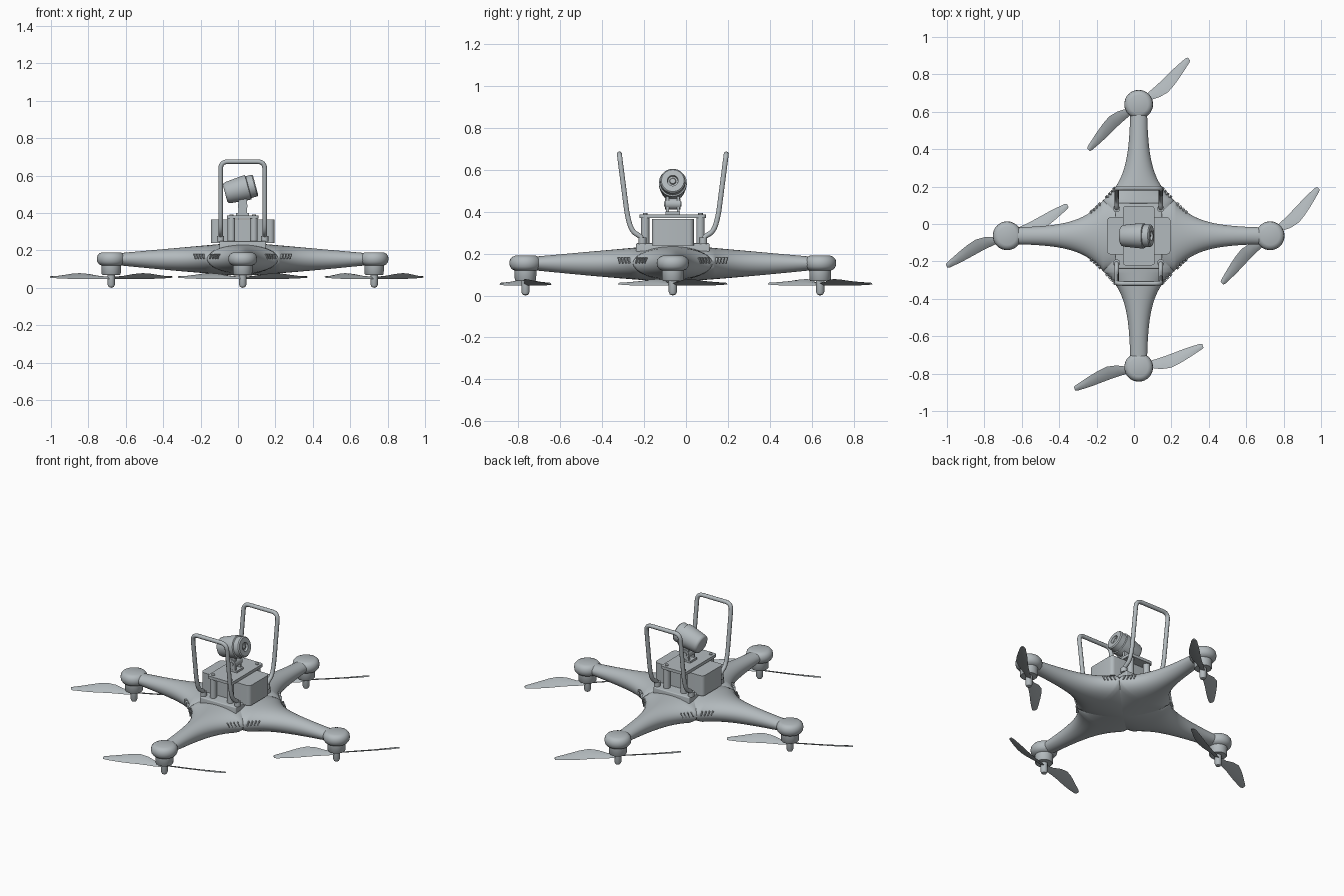
import bpy, bmesh, math
from mathutils import Vector, Matrix

if "Cube" in bpy.data.objects:
    bpy.data.objects.remove(bpy.data.objects["Cube"], do_unlink=True)

CX, CY = 0.025, -0.063          # hub of the airframe
HUB = Vector((CX, CY, 0))
ARM = 0.703

grey = bpy.data.materials.new("light_grey")
grey.use_nodes = True
COL = (0.45, 0.49, 0.51, 1)
grey.diffuse_color = COL
grey.node_tree.nodes["Principled BSDF"].inputs["Base Color"].default_value = COL


def finish(ob, angle=40):
    ob.data.materials.clear()
    ob.data.materials.append(grey)
    bpy.ops.object.select_all(action='DESELECT')
    ob.select_set(True)
    bpy.context.view_layer.objects.active = ob
    bpy.ops.object.shade_smooth_by_angle(angle=math.radians(angle))
    return ob


def from_bmesh(name, bm, matrix=Matrix(), angle=40):
    bmesh.ops.remove_doubles(bm, verts=bm.verts, dist=1e-5)
    bmesh.ops.recalc_face_normals(bm, faces=bm.faces)
    me = bpy.data.meshes.new(name)
    bm.to_mesh(me)
    bm.free()
    ob = bpy.data.objects.new(name, me)
    bpy.context.collection.objects.link(ob)
    ob.matrix_world = matrix
    return finish(ob, angle)


def at(x, y, z=0):
    return Matrix.Translation(HUB + Vector((x, y, z)))


def box(name, half, z0, z1, matrix=Matrix.Translation(HUB), bevel=0.0, upright=False):
    bm = bmesh.new()
    bmesh.ops.create_cube(bm, size=1)
    for v in bm.verts:
        v.co = Vector((v.co.x * 2 * half[0], v.co.y * 2 * half[1], z0 + (v.co.z + 0.5) * (z1 - z0)))
    if bevel:
        edges = [e for e in bm.edges
                 if not upright or abs(e.verts[0].co.z - e.verts[1].co.z) > 1e-4]
        bmesh.ops.bevel(bm, geom=edges, offset=bevel, segments=4, profile=0.5, affect='EDGES')
    return from_bmesh(name, bm, matrix)


def lathe(name, profile, matrix, steps=32):
    bm = bmesh.new()
    vs = [bm.verts.new((r, 0, z)) for r, z in profile]
    es = [bm.edges.new(p) for p in zip(vs, vs[1:])]
    bmesh.ops.spin(bm, geom=vs + es, cent=(0, 0, 0), axis=(0, 0, 1),
                   angle=2 * math.pi, steps=steps)
    return from_bmesh(name, bm, matrix)


def rod(name, r, length, matrix, steps=20):
    return lathe(name, [(0, 0), (r, 0), (r, length), (0, length)], matrix, steps)


# Star-shaped airframe: four arms meeting along the diagonals
INNER, MID = 0.19, 0.155


def width(d):
    return 0.042 + 0.148 * math.exp(-(max(d, INNER) - INNER) / 0.12)


def surface(d, v, top):
    s = min(1, abs(v) / width(d))
    end = 0.245 - 0.09 * d if top else 0.065 + 0.06 * (d / ARM) ** 1.2
    return MID + (end - MID) * math.sqrt(1 - s * s)


bm = bmesh.new()
stations = [INNER * i / 8 for i in range(8)] + [INNER + (ARM - INNER) * (i / 20) ** 1.3 for i in range(21)]
N = 16
for k in range(4):
    turn = Matrix.Rotation(k * math.pi / 2, 3, 'Z')
    for top in (True, False):
        rows = []
        for d in stations:
            half = min(d, width(d))
            offs = [half * math.sin(math.pi * (j / N - 0.5)) for j in range(N + 1)]
            rows.append([bm.verts.new(turn @ Vector((d, v, surface(d, v, top)))) for v in offs])
        for a, b in zip(rows, rows[1:]):
            for j in range(N):
                bm.faces.new((a[j], b[j], b[j + 1], a[j + 1]))
bmesh.ops.dissolve_degenerate(bm, dist=1e-5, edges=bm.edges)
from_bmesh("airframe", bm, Matrix.Translation(HUB), 50)

# Motors, with the spindle reaching the ground
MOTOR = [(0, .19), (.05, .19), (.064, .184), (.074, .172), (.077, .155), (.074, .138),
         (.064, .125), (.052, .12), (.051, .075), (.047, .07), (.02, .07),
         (.02, .018), (.014, .005), (0, 0)]

# Blade stations: radius, trailing edge, leading edge
BLADE = [(0, -.012, .012), (.06, -.024, .014), (.11, -.047, .012), (.16, -.057, .012),
         (.21, -.051, .014), (.26, -.04, .016), (.31, -.027, .016), (.35, -.016, .015),
         (.362, -.01, .01)]


def propeller(name, matrix):
    bm = bmesh.new()
    for turn in (0, math.pi):
        m = Matrix.Rotation(turn, 3, 'Z')
        rings = []
        for r, lo, hi in BLADE:
            tilt = 0.45 if r < 0.2 else 0.45 - (r - 0.2) * 1.3
            ring = []
            for f, h in ((0, 0), (.35, .005), (.75, .005), (1, 0), (.75, -.002), (.35, -.002)):
                t = lo + (hi - lo) * f
                ring.append(bm.verts.new(m @ Vector((r, t, h - tilt * (t + .015)))))
            rings.append(ring)
        for a, b in zip(rings, rings[1:]):
            for j in range(6):
                bm.faces.new((a[j], b[j], b[j - 5], a[j - 5]))
        bm.faces.new(rings[-1])
    return from_bmesh(name, bm, matrix, 50)


for side, x, y, ang in (("left", ARM, 0, 44.5), ("right", -ARM, 0, 26.5),
                        ("back", 0, ARM, 42), ("front", 0, -ARM, 18.5)):
    lathe(side + "_motor", MOTOR, at(x, y))
    propeller(side + "_propeller", at(x, y, .06) @ Matrix.Rotation(math.radians(ang), 4, 'Z'))

# Cooling vents on both sides of each diagonal
for k in range(4):
    for flip in (1, -1):
        for i in range(4):
            d = 0.205 + 0.015 * i
            v = width(d) - 0.006
            m = (Matrix.Translation(HUB) @ Matrix.Rotation(k * math.pi / 2, 4, 'Z')
                 @ Matrix.Translation((d, flip * v, 0.168)) @ Matrix.Rotation(-flip * 0.8, 4, 'Z')
                 @ Matrix.Rotation(0.4, 4, 'Y'))
            box("vent", (.003, .012), -.014, .014, m)

# Central housing, side pods and mounting plate
box("base_housing", (.125, .175), .14, .25, bevel=.006)
box("payload_block", (.17, .1), .24, .366, bevel=.022, upright=True)
box("mounting_plate", (.085, .158), .37, .388, bevel=.015, upright=True)
for sx in (-1, 1):
    for sy in (-1, 1):
        rod("standoff", .02, .125, at(sx * .06, sy * .132, .247))
        rod("plate_screw", .011, .006, at(sx * .06, sy * .132, .387), 12)
        rod("leg_foot", .019, .03, at(sx * .118, sy * .145, .247), 16)


# Landing hoops
def rounded(points, size):
    out = [points[0]]
    for a, b, c in zip(points, points[1:], points[2:]):
        p = b + (a - b).normalized() * min(size, (a - b).length * .48)
        q = b + (c - b).normalized() * min(size, (c - b).length * .48)
        for i in range(7):
            t = i / 6
            out.append(p * (1 - t) ** 2 + b * 2 * t * (1 - t) + q * t * t)
    return out + [points[-1]]


for name, sy in (("front_hoop", -1), ("back_hoop", 1)):
    half = [(.145, .25), (.148, .28), (.195, .305), (.217, .38), (.255, .675)]
    path = [Vector((.118, sy * y, z)) for y, z in half]
    path += [Vector((-p.x, p.y, p.z)) for p in reversed(path)]
    cu = bpy.data.curves.new(name, 'CURVE')
    cu.dimensions = '3D'
    cu.bevel_depth = .0125
    cu.bevel_resolution = 3
    cu.use_fill_caps = True
    pts = rounded(path, .04)
    sp = cu.splines.new('POLY')
    sp.points.add(len(pts) - 1)
    for p, co in zip(sp.points, pts):
        p.co = (*co, 1)
    ob = bpy.data.objects.new(name, cu)
    bpy.context.collection.objects.link(ob)
    ob.location = HUB
    bpy.ops.object.select_all(action='DESELECT')
    ob.select_set(True)
    bpy.context.view_layer.objects.active = ob
    bpy.ops.object.convert(target='MESH')
    finish(bpy.context.view_layer.objects.active, 50)

# Camera on its tilting bracket
for sy in (-1, 1):
    box("bracket_prong", (.022, .007), .385, .49, at(0, sy * .026))
box("bracket_foot", (.035, .034), .386, .4)
sideways = Matrix.Rotation(math.pi / 2, 4, 'X')
rod("bracket_pivot", .026, .074, at(0, .037, .437) @ sideways)
rod("pivot_pin", .013, .084, at(0, .042, .437) @ sideways, 16)
CAMERA = [(0, -.085), (.046, -.085), (.054, -.08), (.058, -.07), (.067, .02), (.067, .042),
          (.06, .045), (.06, .078), (.054, .084), (.026, .084), (.024, .07), (.016, .07),
          (.013, .076), (0, .078)]
lathe("camera", CAMERA, at(-.012, 0, .527) @ Matrix.Rotation(math.radians(75), 4, 'Y'))
